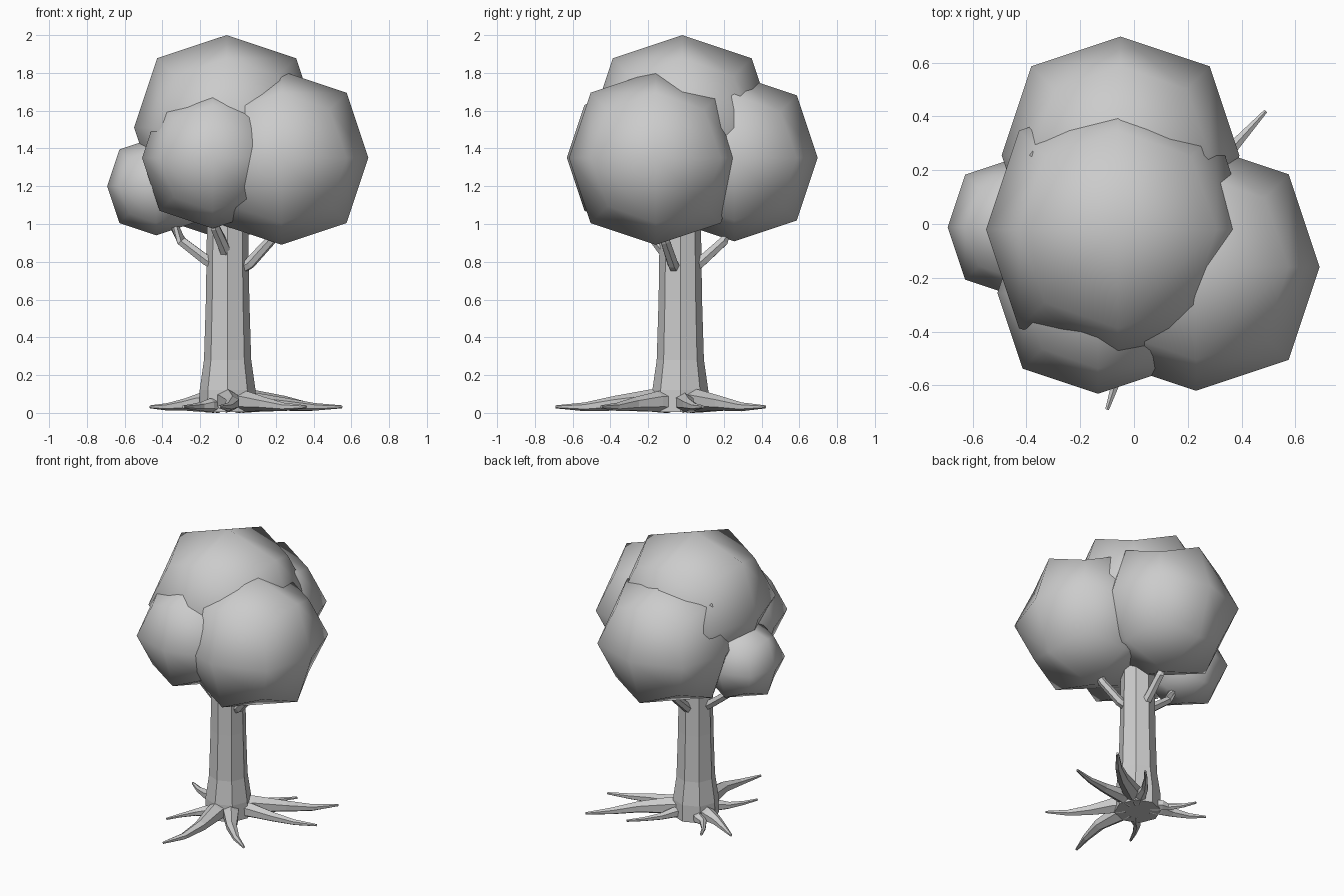
import bpy, bmesh, math
from mathutils import Vector

if "Cube" in bpy.data.objects:
    bpy.data.objects.remove(bpy.data.objects["Cube"])


def finish(bm, name, smooth=False):
    bmesh.ops.recalc_face_normals(bm, faces=bm.faces[:])
    for f in bm.faces:
        f.smooth = smooth
    me = bpy.data.meshes.new(name)
    bm.to_mesh(me)
    bm.free()
    ob = bpy.data.objects.new(name, me)
    bpy.context.collection.objects.link(ob)
    return ob


def tube(name, path, radii, sides, phase=0.0):
    """Tapered, faceted tube along a short path."""
    bm = bmesh.new()
    pts = [Vector(p) for p in path]
    rings = []
    for i, (p, r) in enumerate(zip(pts, radii)):
        t = (pts[min(i + 1, len(pts) - 1)] - pts[max(i - 1, 0)]).normalized()
        ref = Vector((0, 1, 0)) if abs(t.z) > 0.9 else Vector((0, 0, 1))
        u = ref.cross(t).normalized()
        v = t.cross(u)
        angs = [phase + 2 * math.pi * k / sides for k in range(sides)]
        rings.append([bm.verts.new(p + r * (math.cos(a) * u + math.sin(a) * v)) for a in angs])
    for a, b in zip(rings, rings[1:]):
        for k in range(sides):
            j = (k + 1) % sides
            bm.faces.new((a[k], a[j], b[j], b[k]))
    bm.faces.new(rings[0])
    bm.faces.new(rings[-1])
    return finish(bm, name)


def leaf_ball(name, center, half):
    """Cube rounded by one smooth subdivision step."""
    bm = bmesh.new()
    bmesh.ops.create_cube(bm, size=2)
    bmesh.ops.subdivide_edges(bm, edges=bm.edges[:], cuts=1, use_grid_fill=True)
    pull = {1: 1.0, 2: 0.75, 3: 5 / 9}
    for v in bm.verts:
        n = sum(abs(c) > 0.5 for c in v.co)
        v.co = Vector(center) + v.co * pull[n] * half
    return finish(bm, name, True)


# Foliage
leaf_ball("foliage_top", (-.06, -.02, 1.51), .49)
leaf_ball("foliage_right", (.23, -.16, 1.35), .46)
leaf_ball("foliage_back", (-.05, .255, 1.35), .442)
leaf_ball("foliage_front", (-.134, -.257, 1.35), .374)
leaf_ball("foliage_left", (-.433, -.012, 1.20), .26)

# Trunk
cx, cy = -.055, -.03
tube("trunk", [(cx, cy, z) for z in (.005, .12, .28, .6, 1.3)],
     [.15, .148, .125, .115, .105], 8)

# Branches reaching into the foliage
branches = {
    "branch_left": [(-.10, -.03, .77), (-.17, -.03, .81), (-.30, -.02, .91), (-.37, -.015, 1.06)],
    "branch_right": [(.0, -.05, .76), (.06, -.07, .79), (.17, -.11, .91), (.24, -.15, 1.05)],
    "branch_front": [(-.06, -.10, .84), (-.08, -.14, .89), (-.12, -.21, .98), (-.14, -.25, 1.1)],
    "branch_back": [(-.055, .03, .76), (-.055, .09, .81), (-.05, .20, .91), (-.05, .26, 1.05)],
}
for name, path in branches.items():
    tube(name, path, [.034, .031, .028, .024], 6)

# Roots: tip position, base thickness, sideways bend
roots = [
    (.55, .09, .055, -.02),
    (.49, .42, .065, -.03),
    (-.10, -.69, .065, .05),
    (-.465, .16, .055, .02),
    (.36, -.45, .06, -.03),
    (.21, .36, .04, .02),
    (-.29, -.38, .04, -.02),
    (-.30, .26, .04, .03),
]
for i, (x, y, r, bend) in enumerate(roots):
    d = Vector((x - cx, y - cy, 0))
    side = Vector((-d.y, d.x, 0)).normalized() * bend
    base = Vector((cx, cy, 0))
    path = []
    rad = [r, r * .9, r * .6, r * .36, .008]
    n = d.length
    for s, k, z in zip((.08 / n, .16 / n, .52, .76, 1), (0, .3, 1, .8, 0),
                       (r, r, r * .66 + .008, .032, .032)):
        path.append(base + d * s + side * k + Vector((0, 0, z)))
    tube(f"root_{i + 1}", path, rad, 6, math.pi / 6)
